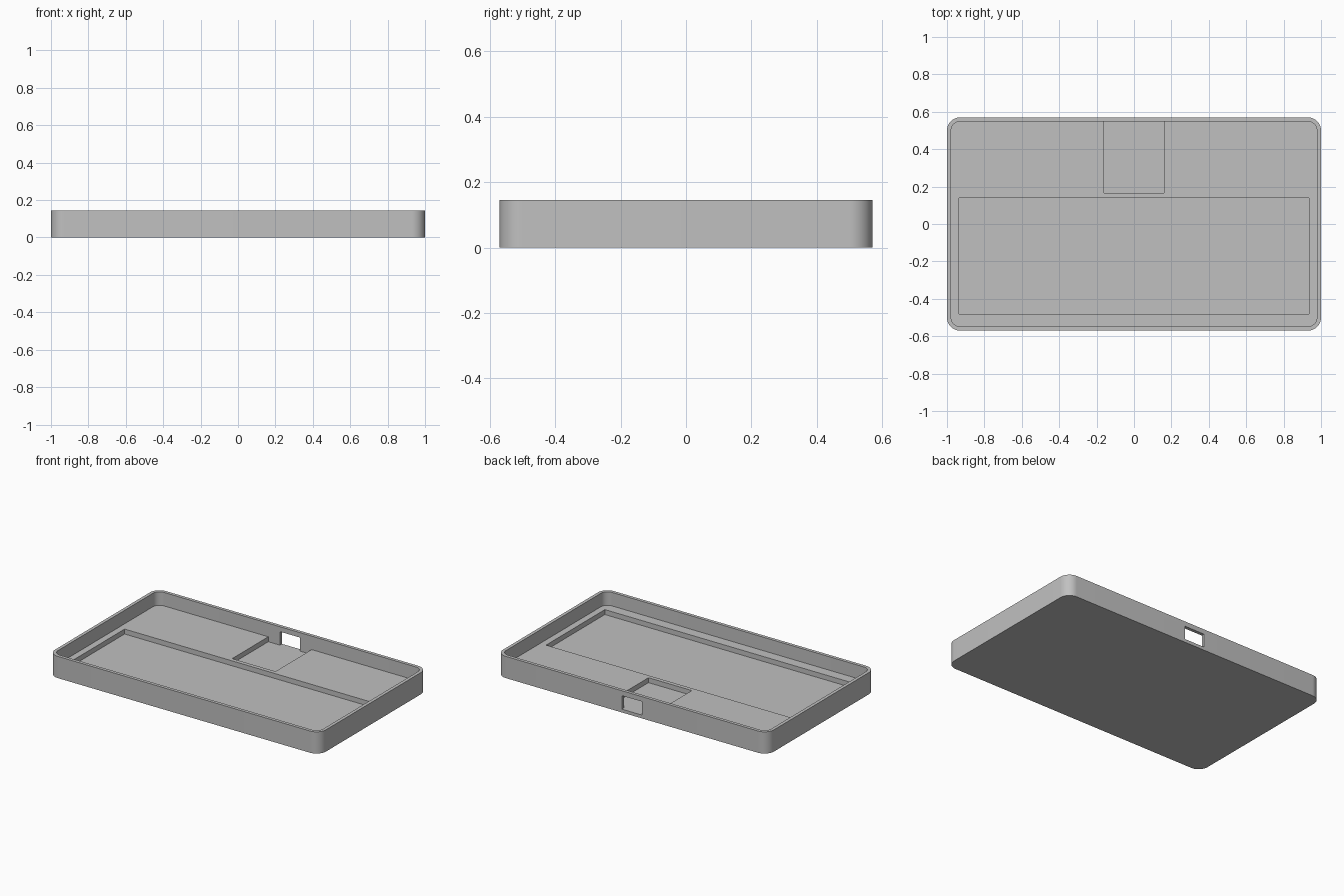
import bpy
import bmesh
import math

default_cube = bpy.data.objects.get("Cube")
if default_cube:
    bpy.data.objects.remove(default_cube, do_unlink=True)

# Overall sizes
HALF_X, HALF_Y, HEIGHT = 1.0, 0.57, 0.145
WALL, CORNER = 0.022, 0.07
FLOOR, POCKET_FLOOR = 0.055, 0.022
INNER_X, INNER_Y = HALF_X - WALL, HALF_Y - WALL

grey = bpy.data.materials.new("plain grey")
grey.use_nodes = True
colour = (0.53, 0.53, 0.53, 1)
grey.diffuse_color = colour
grey.node_tree.nodes["Principled BSDF"].inputs["Base Color"].default_value = colour


def outline(x0, x1, y0, y1, radius, steps=12):
    """Rectangle outline, counter-clockwise, with optional round corners."""
    if radius == 0:
        return [(x0, y0), (x1, y0), (x1, y1), (x0, y1)]
    centres = [(x1 - radius, y1 - radius), (x0 + radius, y1 - radius),
               (x0 + radius, y0 + radius), (x1 - radius, y0 + radius)]
    points = []
    for quarter, (cx, cy) in enumerate(centres):
        for i in range(steps + 1):
            a = (quarter + i / steps) * math.pi / 2
            points.append((cx + radius * math.cos(a), cy + radius * math.sin(a)))
    return points


def block(name, x, y, z, radius=0):
    """Upright prism spanning the given x, y and z ranges."""
    bm = bmesh.new()
    base = bm.faces.new([bm.verts.new((px, py, z[0]))
                         for px, py in outline(*x, *y, radius)])
    top = bmesh.ops.extrude_face_region(bm, geom=[base])["geom"]
    bmesh.ops.translate(bm, vec=(0, 0, z[1] - z[0]),
                        verts=[v for v in top if isinstance(v, bmesh.types.BMVert)])
    bmesh.ops.recalc_face_normals(bm, faces=bm.faces)
    mesh = bpy.data.meshes.new(name)
    bm.to_mesh(mesh)
    bm.free()
    mesh.materials.append(grey)
    obj = bpy.data.objects.new(name, mesh)
    bpy.context.collection.objects.link(obj)
    return obj


def cut(target, cutter):
    """Subtract the cutter from the target, then discard the cutter."""
    cutter.hide_render = True
    mod = target.modifiers.new(cutter.name, 'BOOLEAN')
    mod.operation = 'DIFFERENCE'
    mod.solver = 'EXACT'
    mod.object = cutter
    bpy.ops.object.modifier_apply(modifier=mod.name)
    bpy.data.objects.remove(cutter, do_unlink=True)


# Solid case with rounded upright corners
tray = block("tray_case", (-HALF_X, HALF_X), (-HALF_Y, HALF_Y), (0, HEIGHT), CORNER)
bpy.ops.object.select_all(action='DESELECT')
bpy.context.view_layer.objects.active = tray
tray.select_set(True)

# Open interior above the floor
cut(tray, block("cavity", (-INNER_X, INNER_X), (-INNER_Y, INNER_Y),
                (FLOOR, HEIGHT + 0.1), CORNER - WALL))
# Wide recess in the front part of the floor
cut(tray, block("wide_recess", (-0.935, 0.935), (-0.48, 0.14), (POCKET_FLOOR, 0.1)))
# Small recess running up to the back wall
cut(tray, block("small_recess", (-0.16, 0.16), (0.167, INNER_Y), (POCKET_FLOOR, 0.1)))
# Socket opening through the back wall
cut(tray, block("socket_opening", (-0.075, 0.075), (INNER_Y - 0.03, HALF_Y + 0.1),
                (POCKET_FLOOR, 0.112)))

bpy.ops.object.shade_smooth_by_angle(angle=math.radians(30))
